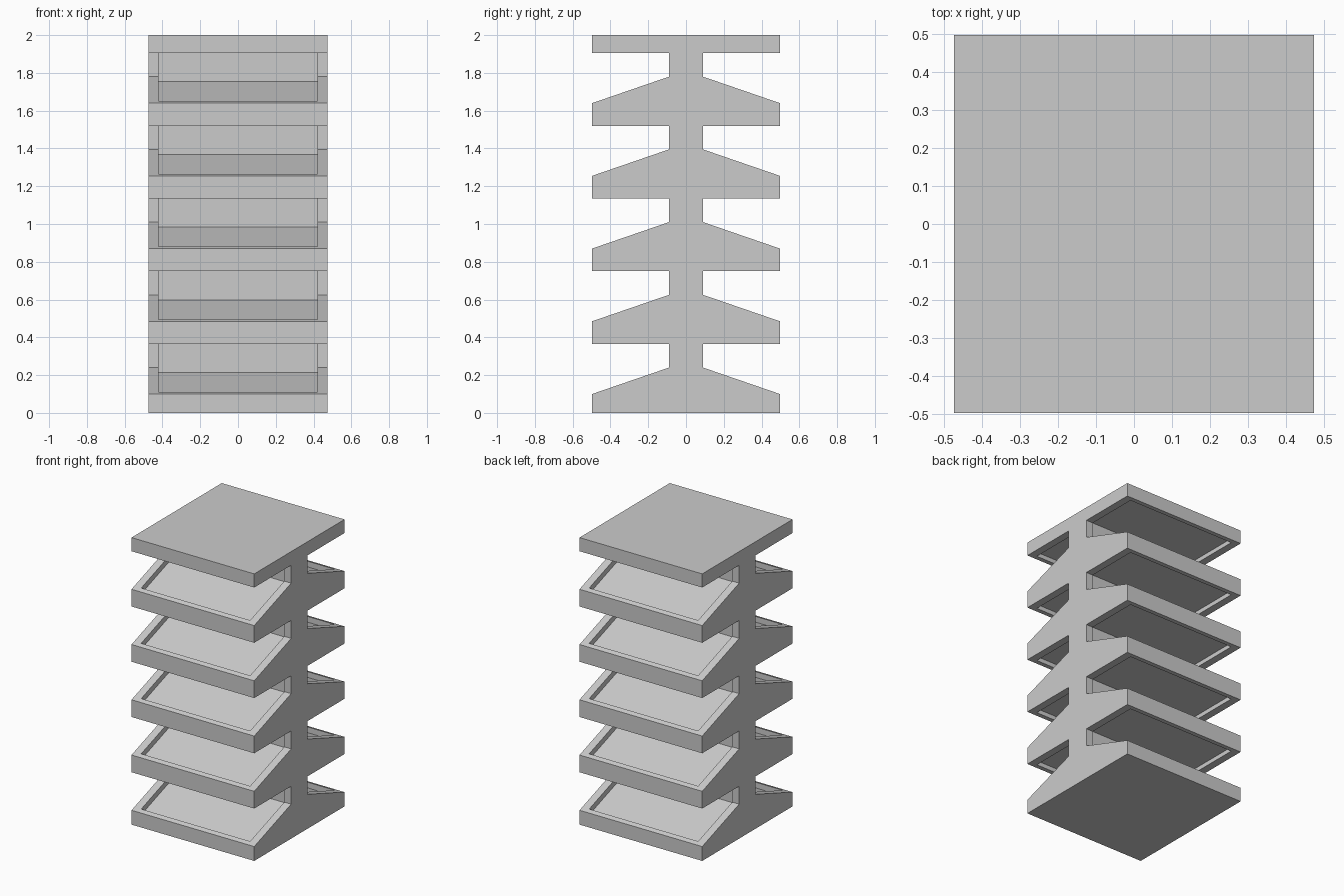
import bpy, bmesh

if "Cube" in bpy.data.objects:
    bpy.data.objects.remove(bpy.data.objects["Cube"])

HALF_W, INNER_W = 0.473, 0.42      # half widths: outside, and between the end panels
DEPTH, LIP = 0.497, 0.466          # half depths: outside, and inside the front lip
COLUMN, WALL = 0.09, 0.05          # half depths: end column, recessed centre wall
PITCH, TIERS = 0.385, 5
SLOPE = 0.14 / (DEPTH - COLUMN)
TRAY, UNDER = 0.04, 0.03           # tray recess depth, underside recess depth


def add_prism(bm, outline, half_width):
    """Extrude a (y, z) outline across x."""
    face = bm.faces.new([bm.verts.new((-half_width, y, z)) for y, z in outline])
    ext = bmesh.ops.extrude_face_region(bm, geom=[face])
    moved = [v for v in ext["geom"] if isinstance(v, bmesh.types.BMVert)]
    bmesh.ops.translate(bm, verts=moved, vec=(2 * half_width, 0, 0))


def make_object(name, bm):
    bmesh.ops.recalc_face_normals(bm, faces=bm.faces)
    mesh = bpy.data.meshes.new(name)
    bm.to_mesh(mesh)
    bm.free()
    obj = bpy.data.objects.new(name, mesh)
    bpy.context.collection.objects.link(obj)
    return obj


def slope_z(y, base):
    return base + 0.10 + (DEPTH - y) * SLOPE


# Stand body: stepped side profile, mirrored front to back
side = []
for i in range(TIERS):
    base = i * PITCH
    underside = base - 0.02 if i else 0.0
    if i:
        side.append((COLUMN, underside))
    side += [(DEPTH, underside), (DEPTH, base + 0.10), (COLUMN, base + 0.24)]
side += [(COLUMN, 1.905), (DEPTH, 1.905), (DEPTH, 2.0)]
bm = bmesh.new()
add_prism(bm, side + [(-y, z) for y, z in reversed(side)], HALF_W)
stand = make_object("display_stand", bm)

# Bay cutters: hollow the tray, centre wall and underside of every bay
bm = bmesh.new()
for i in range(TIERS):
    base = i * PITCH
    ceiling = base + PITCH - 0.02 + UNDER
    bay = [(WALL, slope_z(WALL, base) - TRAY), (LIP, slope_z(LIP, base) - TRAY),
           (LIP, ceiling), (WALL, ceiling)]
    for s in (-1, 1):
        add_prism(bm, [(s * y, z) for y, z in bay], INNER_W)
cutter = make_object("bay_cutter", bm)
cutter.hide_render = True

# Carve the bays
mod = stand.modifiers.new("bays", 'BOOLEAN')
mod.operation = 'DIFFERENCE'
mod.solver = 'EXACT'
mod.object = cutter
bpy.context.view_layer.objects.active = stand
bpy.ops.object.modifier_apply(modifier=mod.name)
bpy.data.objects.remove(cutter)
